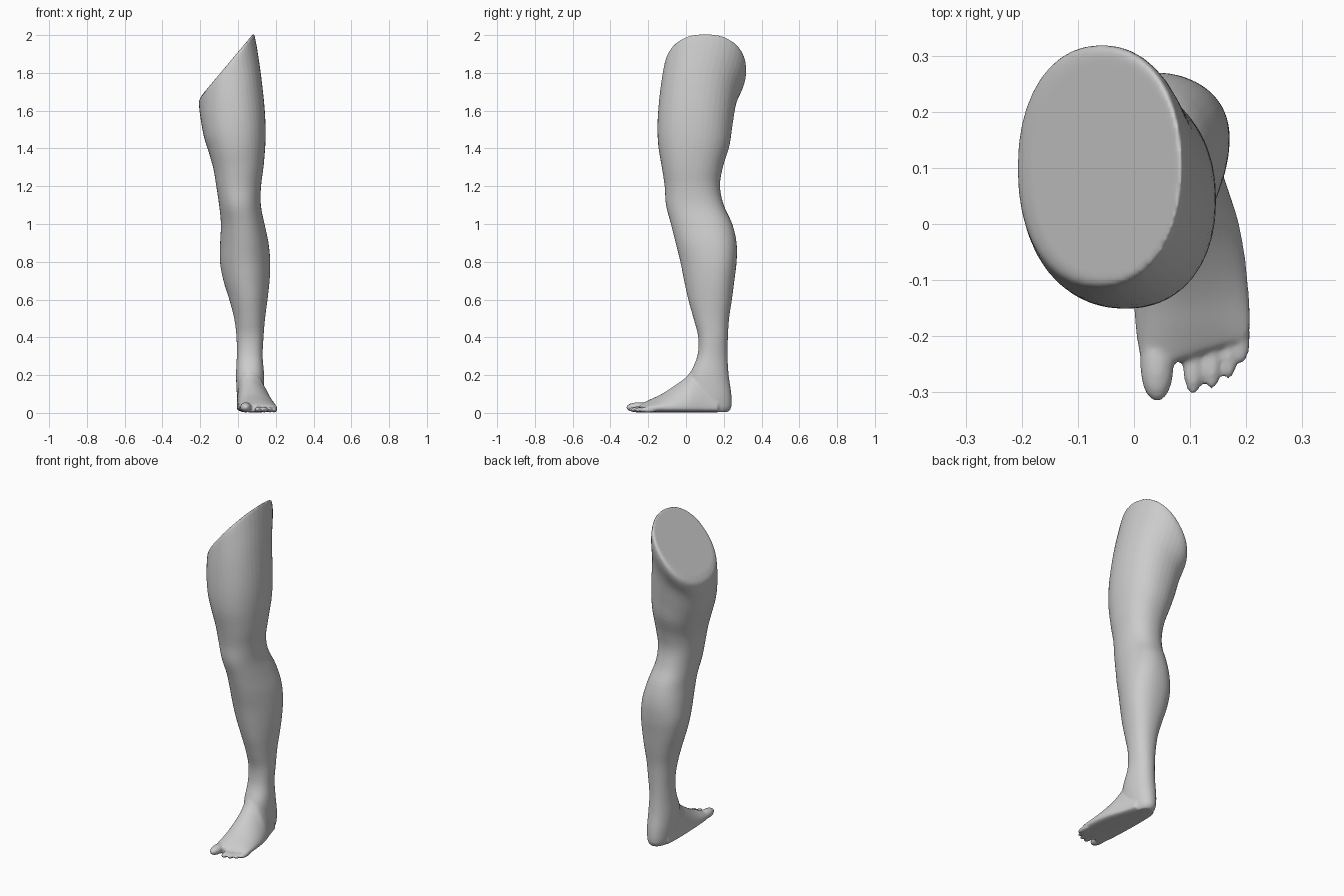
import bpy, bmesh, math

SIDES, STEPS = 40, 4
bm = bmesh.new()


def smooth_keys(keys):
    """Catmull-Rom interpolation between section keys."""
    out = []
    for i in range(len(keys) - 1):
        p0, p1, p2 = keys[max(i - 1, 0)], keys[i], keys[i + 1]
        p3 = keys[min(i + 2, len(keys) - 1)]
        for s in range(STEPS):
            t = s / STEPS
            out.append([b + 0.5 * t * (c - a + t * (2*a - 5*b + 4*c - d + t * (3*(b - c) + d - a)))
                        for a, b, c, d in zip(p0, p1, p2, p3)])
    return out + [list(keys[-1])]


def loft(rings):
    """Skin closed rings of points and cap both ends."""
    rows = [[bm.verts.new(p) for p in r] for r in rings]
    for a, b in zip(rows, rows[1:]):
        for i in range(SIDES):
            j = (i + 1) % SIDES
            bm.faces.new((a[i], a[j], b[j], b[i]))
    bm.faces.new(rows[0][::-1])
    bm.faces.new(rows[-1])


def power(v, e):
    return math.copysign(abs(v) ** e, v)


def leg_ring(k):
    zl, zr, xl, xr, yf, yb = k
    z = (zl + zr) / 2
    egg = 0.18 * math.exp(-((z - 0.75) / 0.3) ** 2) - 0.12 * math.exp(-((z - 0.3) / 0.15) ** 2)
    pts = []
    for i in range(SIDES):
        t = 2 * math.pi * i / SIDES
        c, s = power(math.cos(t), 0.92), power(math.sin(t), 0.92)
        c *= 1 + egg * s
        pts.append(((xl + xr) / 2 + c * (xr - xl) / 2,
                    (yf + yb) / 2 + s * (yb - yf) / 2,
                    z + c * (zr - zl) / 2))
    return pts


def foot_ring(k):
    y, slant, xl, xr, top = k
    pts = []
    for i in range(SIDES):
        t = 2 * math.pi * i / SIDES
        c, s = math.cos(t), math.sin(t)
        if s >= 0:      # instep is highest on the inner side
            z = 0.03 + (top - 0.03) * s ** 1.1 * (1 - 0.4 * c) / 1.07
        else:           # flat sole
            z = 0.03 - 0.027 * abs(s) ** 0.5
        pts.append(((xl + xr) / 2 + c * (xr - xl) / 2, y + slant * c, z))
    return pts


# leg from heel to slanted hip cut: z inner, z outer, x min, x max, y front, y back
leg = [
    (0.004, 0.004, 0.02, 0.115, 0.04, 0.22),
    (0.03, 0.03, 0.003, 0.13, 0.00, 0.24),
    (0.10, 0.10, -0.006, 0.138, 0.00, 0.24),
    (0.20, 0.20, -0.010, 0.138, 0.02, 0.226),
    (0.30, 0.30, -0.006, 0.130, 0.06, 0.22),
    (0.40, 0.40, -0.008, 0.135, 0.065, 0.222),
    (0.50, 0.50, -0.02, 0.143, 0.04, 0.228),
    (0.60, 0.60, -0.045, 0.155, 0.012, 0.243),
    (0.70, 0.70, -0.075, 0.165, -0.01, 0.256),
    (0.80, 0.80, -0.093, 0.168, -0.03, 0.268),
    (0.90, 0.90, -0.093, 0.160, -0.055, 0.268),
    (1.00, 1.00, -0.090, 0.140, -0.08, 0.245),
    (1.10, 1.10, -0.10, 0.121, -0.106, 0.20),
    (1.20, 1.20, -0.115, 0.122, -0.113, 0.18),
    (1.29, 1.31, -0.13, 0.136, -0.128, 0.195),
    (1.38, 1.45, -0.155, 0.146, -0.147, 0.23),
    (1.46, 1.60, -0.18, 0.142, -0.151, 0.247),
    (1.55, 1.78, -0.197, 0.123, -0.141, 0.27),
    (1.62, 1.93, -0.206, 0.101, -0.125, 0.312),
    (1.655, 2.0, -0.205, 0.087, -0.113, 0.318),
    (1.69, 2.008, -0.185, 0.082, -0.10, 0.30),
]
loft([leg_ring(k) for k in smooth_keys(leg)])

# foot from ankle to ball: y, slant, x min, x max, top z
foot = [
    (0.17, 0.0, 0.00, 0.135, 0.15),
    (0.10, 0.0, -0.005, 0.155, 0.24),
    (0.04, 0.0, -0.006, 0.175, 0.235),
    (0.00, 0.0, -0.006, 0.187, 0.19),
    (-0.06, 0.0, -0.004, 0.198, 0.145),
    (-0.13, 0.0, -0.001, 0.205, 0.10),
    (-0.185, 0.01, 0.004, 0.207, 0.072),
    (-0.225, 0.025, 0.014, 0.202, 0.05),
    (-0.235, 0.028, 0.025, 0.19, 0.04),
]
loft([foot_ring(k) for k in smooth_keys(foot)])

# toes: x, tip y, radius, half length
for x, tip, r, half in [(0.041, -0.317, 0.030, 0.068), (0.105, -0.305, 0.018, 0.055),
                        (0.139, -0.295, 0.017, 0.055), (0.169, -0.277, 0.016, 0.055),
                        (0.191, -0.25, 0.016, 0.05)]:
    toe = bmesh.ops.create_uvsphere(bm, u_segments=20, v_segments=14, radius=1)["verts"]
    for v in toe:
        v.co = (x + v.co.x * r, tip + half + power(v.co.y, 0.9) * half, r * 0.9 + 0.002 + v.co.z * r * 0.9)

bmesh.ops.recalc_face_normals(bm, faces=bm.faces)
mesh = bpy.data.meshes.new("leg")
bm.to_mesh(mesh)
bm.free()
obj = bpy.data.objects.new("leg", mesh)
bpy.context.collection.objects.link(obj)

# fuse the parts into one smooth skin
remesh = obj.modifiers.new("fuse", 'REMESH')
remesh.mode = 'VOXEL'
remesh.voxel_size = 0.006
remesh.use_smooth_shade = True
soften = obj.modifiers.new("soften", 'SMOOTH')
soften.factor = 0.5
soften.iterations = 6
